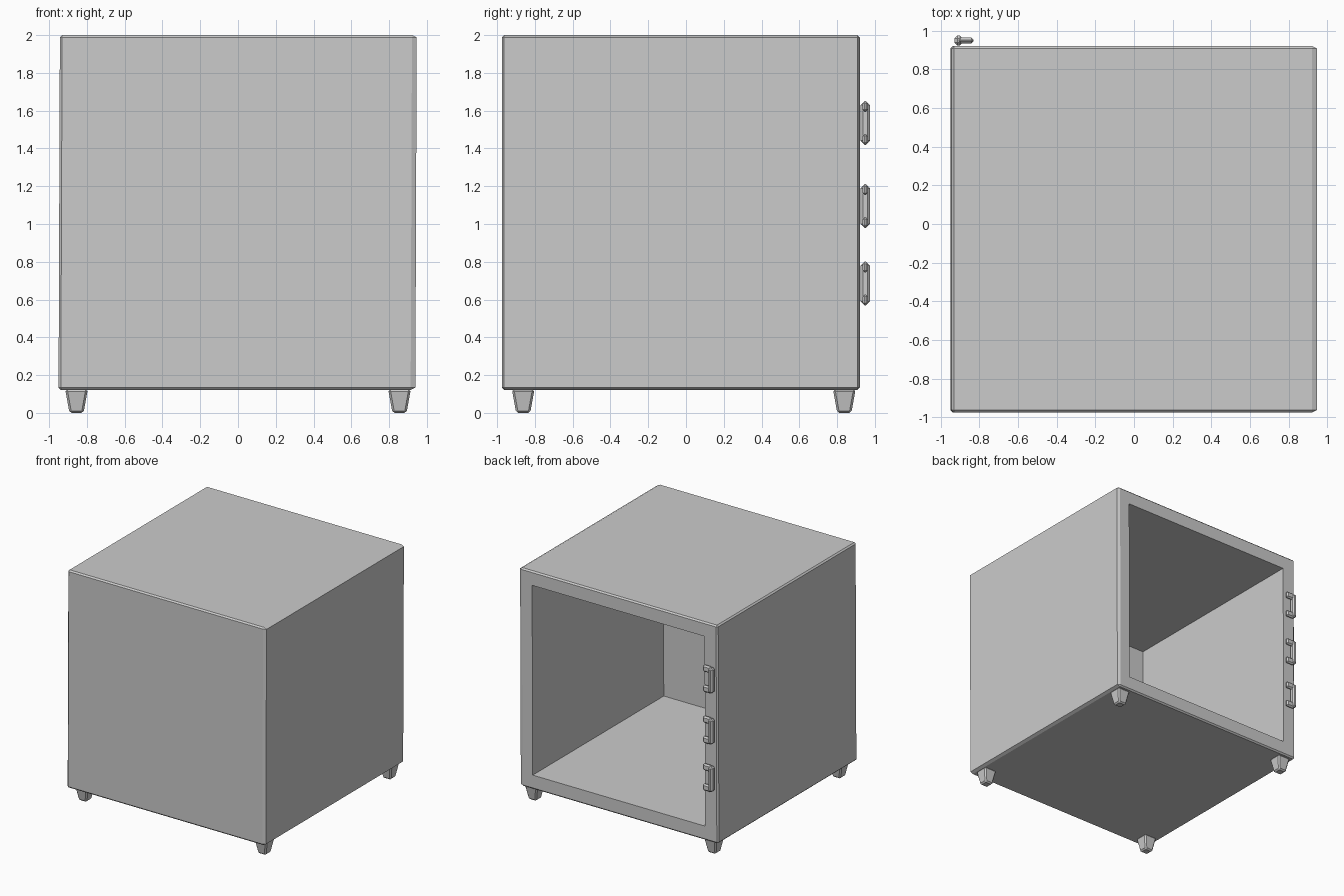
import bpy, bmesh
from mathutils import Vector

if "Cube" in bpy.data.objects:
    bpy.data.objects.remove(bpy.data.objects["Cube"])


def finish(name, bm):
    bmesh.ops.recalc_face_normals(bm, faces=bm.faces)
    mesh = bpy.data.meshes.new(name)
    bm.to_mesh(mesh)
    bm.free()
    obj = bpy.data.objects.new(name, mesh)
    bpy.context.collection.objects.link(obj)
    return obj


def add_box(bm, lo, hi):
    lo, hi = Vector(lo), Vector(hi)
    verts = bmesh.ops.create_cube(bm, size=1)["verts"]
    for v in verts:
        v.co = Vector([(lo[i] + hi[i]) / 2 + v.co[i] * (hi[i] - lo[i]) for i in range(3)])
    return verts


def bevel(bm, edges, width):
    bmesh.ops.bevel(bm, geom=list(edges), offset=width, offset_type='OFFSET',
                    segments=1, profile=0.5, affect='EDGES')


def edges_of(verts):
    return {e for v in verts for e in v.link_edges}


# Hollow cabinet body, open at the back
bm = bmesh.new()
add_box(bm, (-0.943, -0.975, 0.122), (0.946, 0.92, 2.0))
outer = list(bm.edges)
back = max(bm.faces, key=lambda f: f.calc_center_median().y)
bmesh.ops.inset_region(bm, faces=[back], thickness=0.122, use_even_offset=True)
cavity = bmesh.ops.extrude_discrete_faces(bm, faces=[back])["faces"][0]
for v in cavity.verts:
    v.co.y = -0.865
bevel(bm, outer, 0.012)
# The right-hand chamfer is wider, and the box leans very slightly
for v in bm.verts:
    if 0.93 < v.co.x < 0.94:
        v.co.x = 0.921
    v.co.x -= 0.007 * (2.0 - v.co.z) / 1.878
finish("cabinet_body", bm)

# Four tapered square feet
for side, x in (("left", -0.855), ("right", 0.855)):
    for end, y in (("front", -0.862), ("back", 0.838)):
        bm = bmesh.new()
        verts = add_box(bm, (x - 0.06, y - 0.06, 0), (x + 0.06, y + 0.06, 0.125))
        for v in verts:
            if v.co.z < 0.01:
                v.co.x = x + (v.co.x - x) * 0.62
                v.co.y = y + (v.co.y - y) * 0.62
        bevel(bm, edges_of(verts), 0.011)
        finish(f"{end}_{side}_foot", bm)

# Three C-shaped hinge brackets on the back frame
for i, z in enumerate((0.685, 1.095, 1.535)):
    bm = bmesh.new()
    bar = add_box(bm, (-0.928, 0.924, z - 0.108), (-0.886, 0.974, z + 0.108))
    bevel(bm, edges_of(bar), 0.014)
    for s in (-1, 1):
        arm = add_box(bm, (-0.91, 0.934, z + s * 0.087 - 0.029),
                      (-0.829, 0.964, z + s * 0.087 + 0.029))
        bevel(bm, edges_of(arm), 0.012)
    finish(f"hinge_bracket_{i + 1}", bm)
